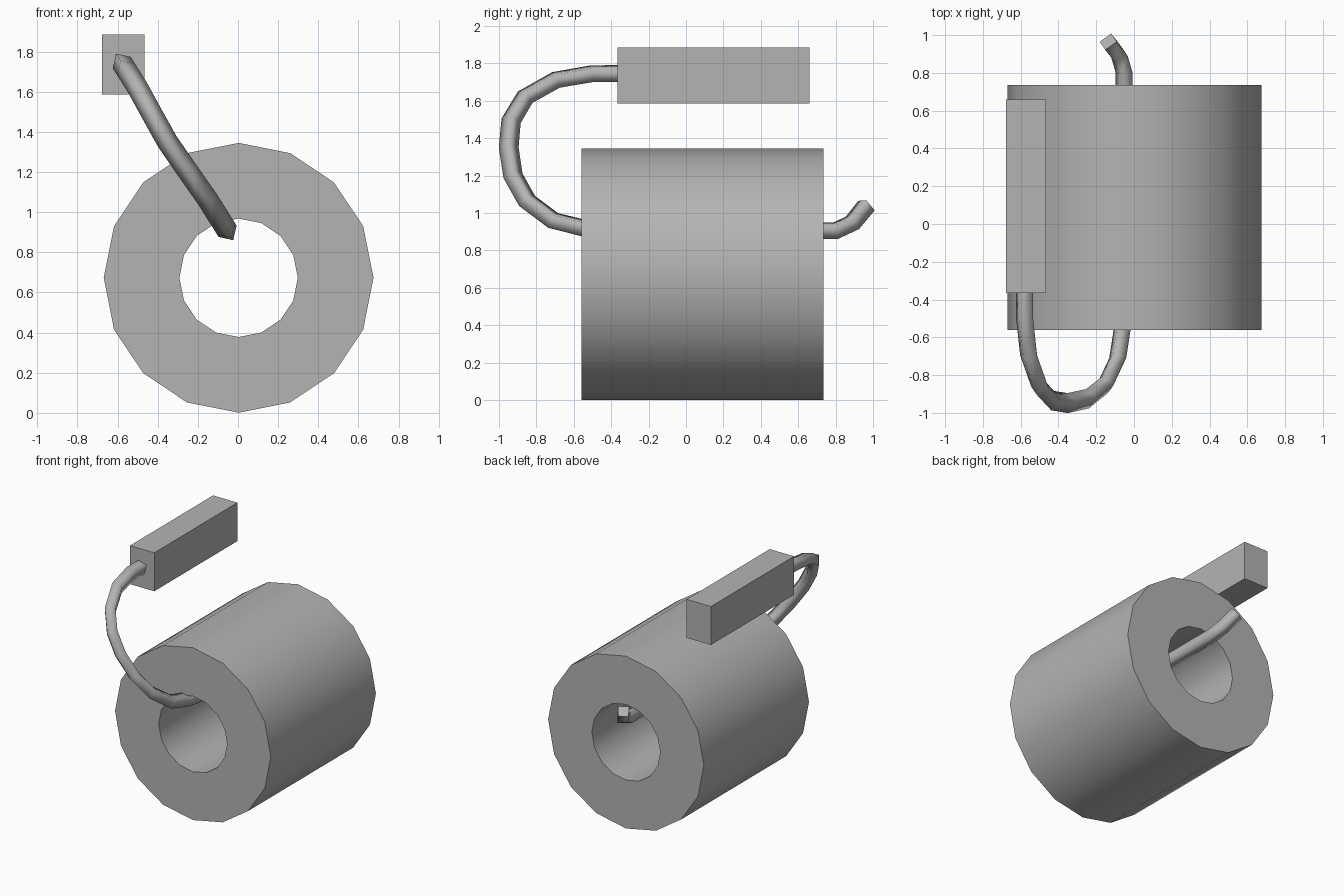
import bpy, bmesh
from math import sin, cos, tau
from mathutils import Vector

if "Cube" in bpy.data.objects:
    bpy.data.objects.remove(bpy.data.objects["Cube"])

grey = bpy.data.materials.new("grey")
grey.diffuse_color = (0.455, 0.455, 0.455, 1)
grey.use_nodes = True
grey.node_tree.nodes["Principled BSDF"].inputs["Base Color"].default_value = grey.diffuse_color


def make_object(name, bm):
    bmesh.ops.recalc_face_normals(bm, faces=bm.faces)
    me = bpy.data.meshes.new(name)
    bm.to_mesh(me)
    bm.free()
    me.materials.append(grey)
    ob = bpy.data.objects.new(name, me)
    bpy.context.collection.objects.link(ob)
    return ob


def bridge(bm, a, b, smooth):
    n = len(a)
    for i in range(n):
        j = (i + 1) % n
        bm.faces.new((a[i], a[j], b[j], b[i])).smooth = smooth


# Paper roll: 16-sided hollow cylinder lying along y
SIDES, CENTRE_Z = 16, 0.673
bm = bmesh.new()
rings = []
for r, y in ((0.672, -0.56), (0.672, 0.735), (0.295, 0.735), (0.295, -0.56)):
    rings.append([bm.verts.new((0.003 + r * sin(tau * i / SIDES), y,
                                CENTRE_Z + r * cos(tau * i / SIDES)))
                  for i in range(SIDES)])
for k in range(4):
    bridge(bm, rings[k], rings[(k + 1) % 4], False)
roll = make_object("paper_roll", bm)
bpy.context.view_layer.objects.active = roll
roll.select_set(True)
bpy.ops.object.shade_smooth_by_angle(angle=0.6)

# Wall mount: plain block
bm = bmesh.new()
bmesh.ops.create_cube(bm, size=1)
bmesh.ops.scale(bm, vec=(0.21, 1.025, 0.3), verts=bm.verts)
bmesh.ops.translate(bm, vec=(-0.572, 0.1475, 1.735), verts=bm.verts)
make_object("wall_mount", bm)

# Holder rod: four-sided tube, corner up, swept along a bent path in a slanted
# plane; each point is (y, distance up the slant, small sideways shift)
origin = Vector((-0.052, 0, 0.905))
slant = Vector((-0.527, 0, 0.84))
path = [(-0.33, 1.0, 0), (-0.50, 1.0, 0), (-0.695, 0.96, 0),
        (-0.86, 0.85, 0), (-0.935, 0.70, -0.01), (-0.948, 0.53, -0.02),
        (-0.925, 0.35, -0.01), (-0.85, 0.19, 0), (-0.71, 0.065, 0),
        (-0.54, 0.015, 0), (-0.40, 0.0, 0), (0.80, 0.0, 0),
        (0.89, 0.05, 0), (0.965, 0.16, 0)]
pts = [origin + slant * s + Vector((dx, y, 0)) for y, s, dx in path]
normal = slant.cross(Vector((0, 1, 0))).normalized()
RADIUS, ROD_SIDES = 0.053, 4
bm = bmesh.new()
rings = []
for i, p in enumerate(pts):
    t_in = (p - pts[max(i - 1, 0)]).normalized()
    t_out = (pts[min(i + 1, len(pts) - 1)] - p).normalized()
    side = (t_in + t_out).normalized().cross(normal).normalized()
    rings.append([bm.verts.new(p + RADIUS * (normal * cos(tau * k / ROD_SIDES)
                                             + side * sin(tau * k / ROD_SIDES)))
                  for k in range(ROD_SIDES)])
for a, b in zip(rings, rings[1:]):
    bridge(bm, a, b, True)
bm.faces.new(rings[0])
bm.faces.new(rings[-1])
make_object("holder_rod", bm)
